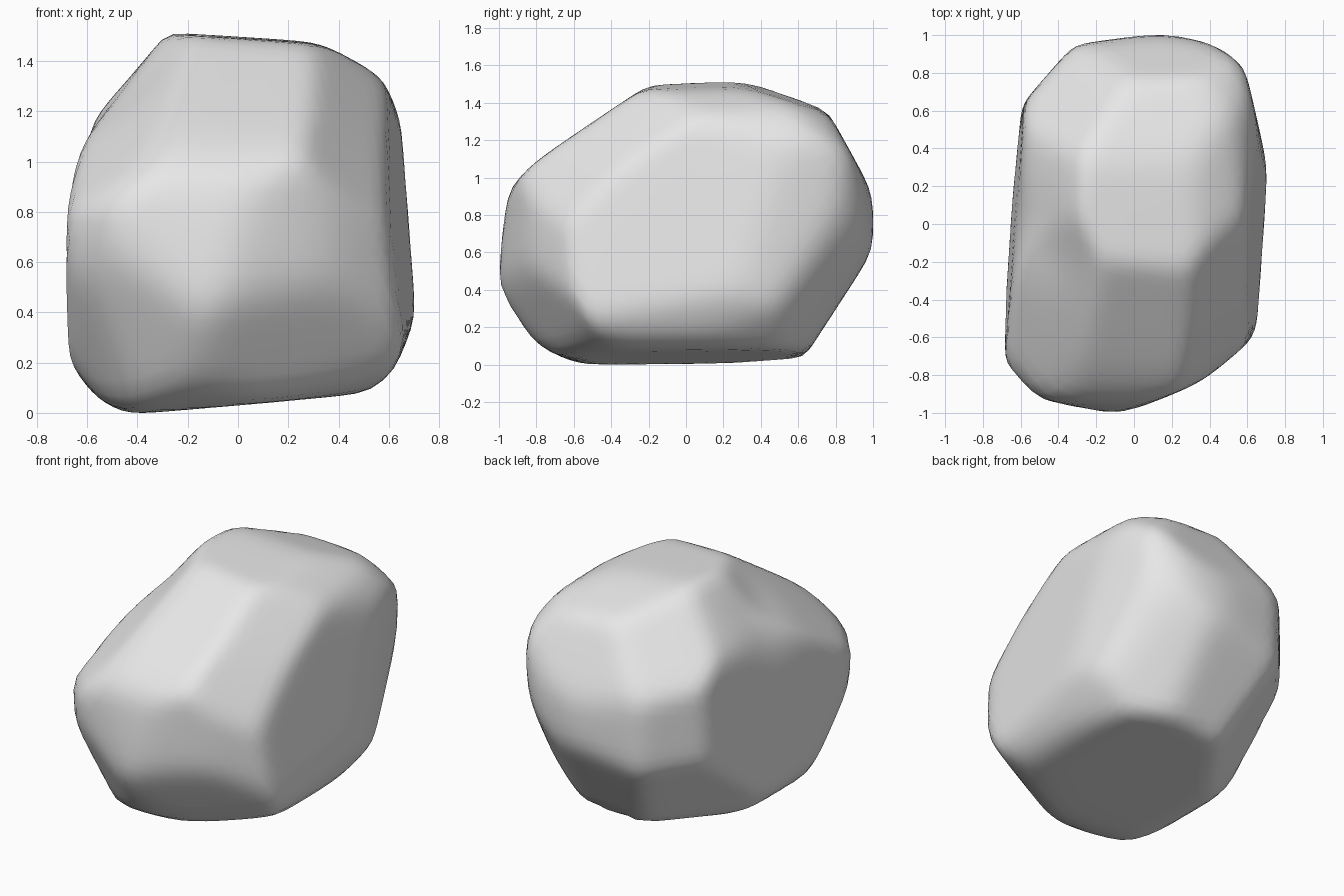
import bpy, bmesh, math
from mathutils import Vector

cube = bpy.data.objects.get("Cube")
if cube:
    bpy.data.objects.remove(cube, do_unlink=True)

SHARPNESS = 46          # higher gives crisper edges between facets

# Facets of the stone: (compass angle from +x, tilt above level, distance from the core)
FACETS = [
    # flat sides, top and base
    (-5, 6, 0.648), (176, 2, 0.634), (-93, 5, 0.995), (-18, 86, 0.737), (7, -85, 0.718),
    # upright corners at the front
    (-49, 0, 0.873), (-68, 0, 0.914), (-139, 0, 0.995), (-103, 0, 1.025),
    # upright back and its corners
    (78, 0, 1.025), (98, 0, 0.985), (51, 0, 1.018), (13, 0, 0.76), (139, 0, 0.865),
    # front slope, its lower lip and the slopes beside it
    (-90, 56, 0.728), (-90, 41, 0.838), (-90, 12, 0.97),
    (-125, 43, 0.838), (-150, 46, 0.704), (-30, 37, 0.73), (-35, 29, 0.748),
    # shoulders along both sides
    (0, 61, 0.79), (3, 31, 0.80), (176, 42, 0.728), (179, 21, 0.694),
    # back slopes
    (80, 72, 0.81), (90, 29, 0.955), (132, 42, 0.84), (45, 45, 0.985),
    (90, -33, 0.922), (142, -35, 0.82),
    # undercut edges at the front, left and right
    (-90, -37, 1.04), (-90, -65, 0.932), (180, -35, 0.868), (180, -63, 0.882),
    (0, -53, 0.852), (0, -22, 0.80),
    # undercut corners
    (36, -15, 0.905), (15, -41, 0.88), (55, -27, 0.922), (-63, -28, 0.915),
    (-45, -60, 0.90), (-120, -24, 1.01), (-150, -25, 0.94),
]

# Shallow trough between the crown and the left front shoulder
TROUGH, TROUGH_RADIUS, TROUGH_DEPTH = Vector((-0.43, -0.03, 0.45)), 0.24, 0.04


def facet_normal(compass, tilt):
    a, t = math.radians(compass), math.radians(tilt)
    return Vector((math.cos(t) * math.cos(a), math.cos(t) * math.sin(a), math.sin(t)))


PLANES = [facet_normal(compass, tilt) / distance for compass, tilt, distance in FACETS]


def surface_point(direction):
    """Where a ray from the core meets the facets, with their edges rounded."""
    total = sum(max(0.0, plane.dot(direction)) ** SHARPNESS for plane in PLANES)
    return direction / total ** (1 / SHARPNESS)


# Stone body
bm = bmesh.new()
bmesh.ops.create_icosphere(bm, subdivisions=5, radius=1)
for v in bm.verts:
    direction = v.co.normalized()
    point = surface_point(direction)
    gap = (point - TROUGH).length / TROUGH_RADIUS
    v.co = point - direction * TROUGH_DEPTH * math.exp(-gap * gap)

# Stand it on the ground
lowest = min(v.co.z for v in bm.verts)
bmesh.ops.translate(bm, verts=bm.verts, vec=(0, 0, -lowest))

mesh = bpy.data.meshes.new("boulder")
bm.to_mesh(mesh)
bm.free()
boulder = bpy.data.objects.new("boulder", mesh)
bpy.context.collection.objects.link(boulder)

# Stone colour
stone = bpy.data.materials.new("light grey stone")
stone.use_nodes = True
colour = (0.8, 0.8, 0.8, 1)
stone.diffuse_color = colour
stone.node_tree.nodes["Principled BSDF"].inputs["Base Color"].default_value = colour
mesh.materials.append(stone)

bpy.ops.object.select_all(action='DESELECT')
boulder.select_set(True)
bpy.context.view_layer.objects.active = boulder
bpy.ops.object.shade_smooth_by_angle(angle=math.radians(40))
